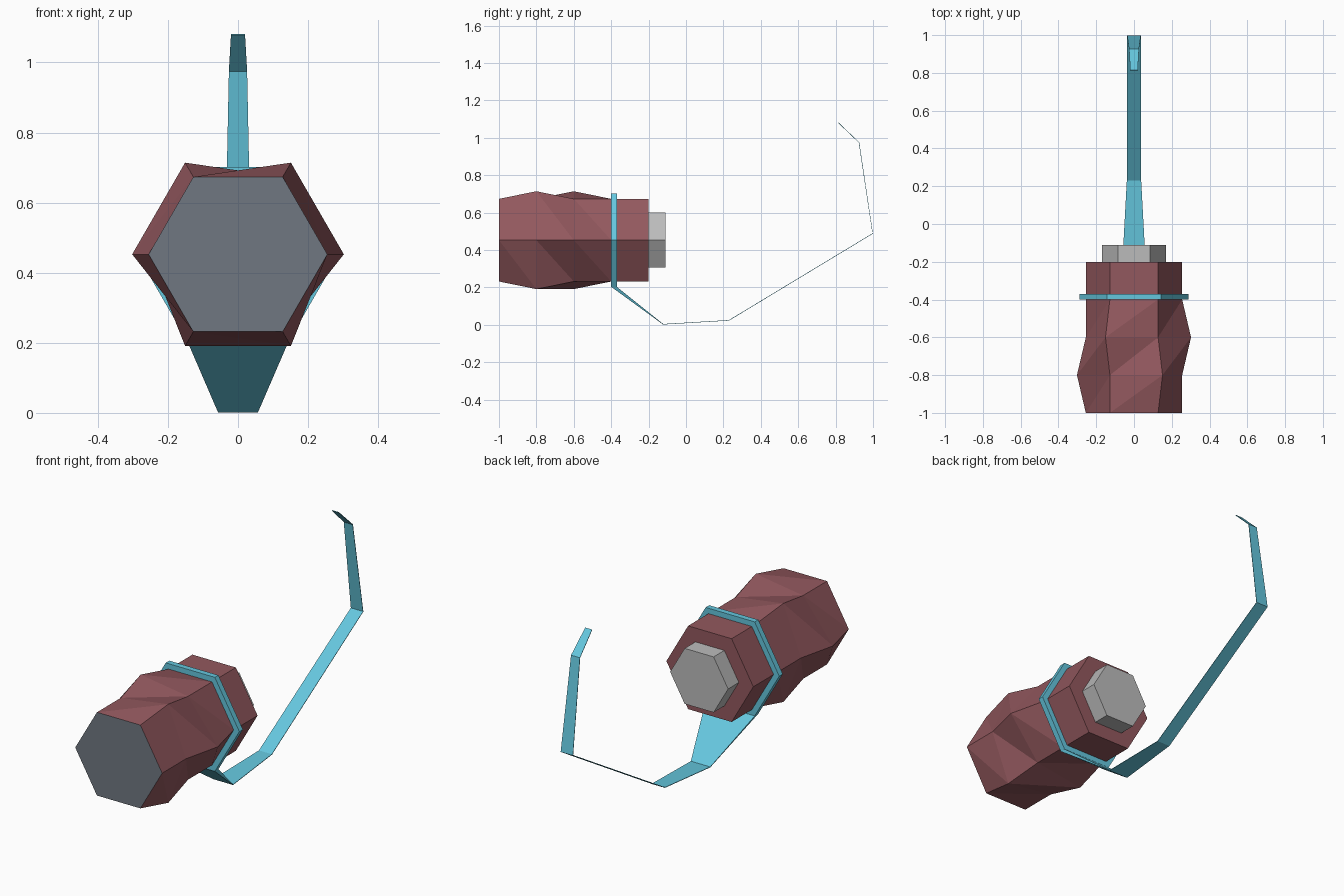
import bpy, bmesh, math
from mathutils import Vector

if "Cube" in bpy.data.objects:
    bpy.data.objects.remove(bpy.data.objects["Cube"])

CZ = 0.4525  # height of the body axis


def material(name, rgb):
    m = bpy.data.materials.new(name)
    m.diffuse_color = (*rgb, 1)
    m.use_nodes = True
    m.node_tree.nodes["Principled BSDF"].inputs["Base Color"].default_value = m.diffuse_color
    return m


RED = material("dull_red", (0.29, 0.098, 0.112))
SLATE = material("slate_grey", (0.16, 0.185, 0.22))
GREY = material("light_grey", (0.50, 0.50, 0.50))
BLUE = material("sky_blue", (0.13, 0.57, 0.73))


def loft(name, rings, mats, triangulate=False):
    """Skin a list of point rings and cap both ends; returns the object."""
    bm = bmesh.new()
    vs = [[bm.verts.new(p) for p in ring] for ring in rings]
    n = len(vs[0])
    for a, b in zip(vs, vs[1:]):
        for i in range(n):
            j = (i + 1) % n
            if triangulate:
                bm.faces.new((a[i], a[j], b[i]))
                bm.faces.new((a[j], b[j], b[i]))
            else:
                bm.faces.new((a[i], a[j], b[j], b[i]))
    bm.faces.new(vs[0][::-1])
    bm.faces.new(vs[-1])
    bmesh.ops.recalc_face_normals(bm, faces=bm.faces)
    me = bpy.data.meshes.new(name)
    bm.to_mesh(me)
    bm.free()
    for m in mats:
        me.materials.append(m)
    ob = bpy.data.objects.new(name, me)
    bpy.context.collection.objects.link(ob)
    return ob


def hexagon(y, radii):
    """Six-sided ring around the body axis; radii alternate per corner."""
    return [(radii[i % 2] * math.cos(i * math.pi / 3), y,
             CZ + radii[i % 2] * math.sin(i * math.pi / 3)) for i in range(6)]


# Grip body: alternate corners bulge on the two middle rings
R, B = 0.255, 0.302
body = loft("grip_body", [hexagon(-1.0, (R, R)), hexagon(-0.8, (R, B)),
                          hexagon(-0.6, (B, R)), hexagon(-0.4, (R, R)),
                          hexagon(-0.2, (R, R))], [RED, SLATE], True)
# Front end face is slate
for f in body.data.polygons:
    if f.normal.y < -0.95 and f.center.y < -0.99:
        f.material_index = 1

# Rear knob
loft("rear_knob", [hexagon(-0.2, (0.17, 0.17)), hexagon(-0.11, (0.17, 0.17))], [GREY])

# Band around the body
loft("clamp_band", [hexagon(-0.4, (0.288, 0.288)), hexagon(-0.37, (0.288, 0.288))], [BLUE])

# Curved strap: (y, z, half width) along the path, thick only at the band
path = [(-0.385, 0.203, 0.144), (-0.122, 0.003, 0.057), (0.23, 0.024, 0.038),
        (0.998, 0.488, 0.036), (0.925, 0.975, 0.026), (0.815, 1.08, 0.02)]
rings = []
for k, (y, z, w) in enumerate(path):
    p0, p1 = path[max(k - 1, 0)], path[min(k + 1, len(path) - 1)]
    d = Vector((p1[0] - p0[0], p1[1] - p0[1])).normalized()
    oy, oz = (0.015, 0) if k == 0 else (-d.y * 0.0015, d.x * 0.0015)
    rings.append([(-w, y - oy, z - oz), (w, y - oy, z - oz),
                  (w, y + oy, z + oz), (-w, y + oy, z + oz)])
loft("curved_strap", rings, [BLUE])
